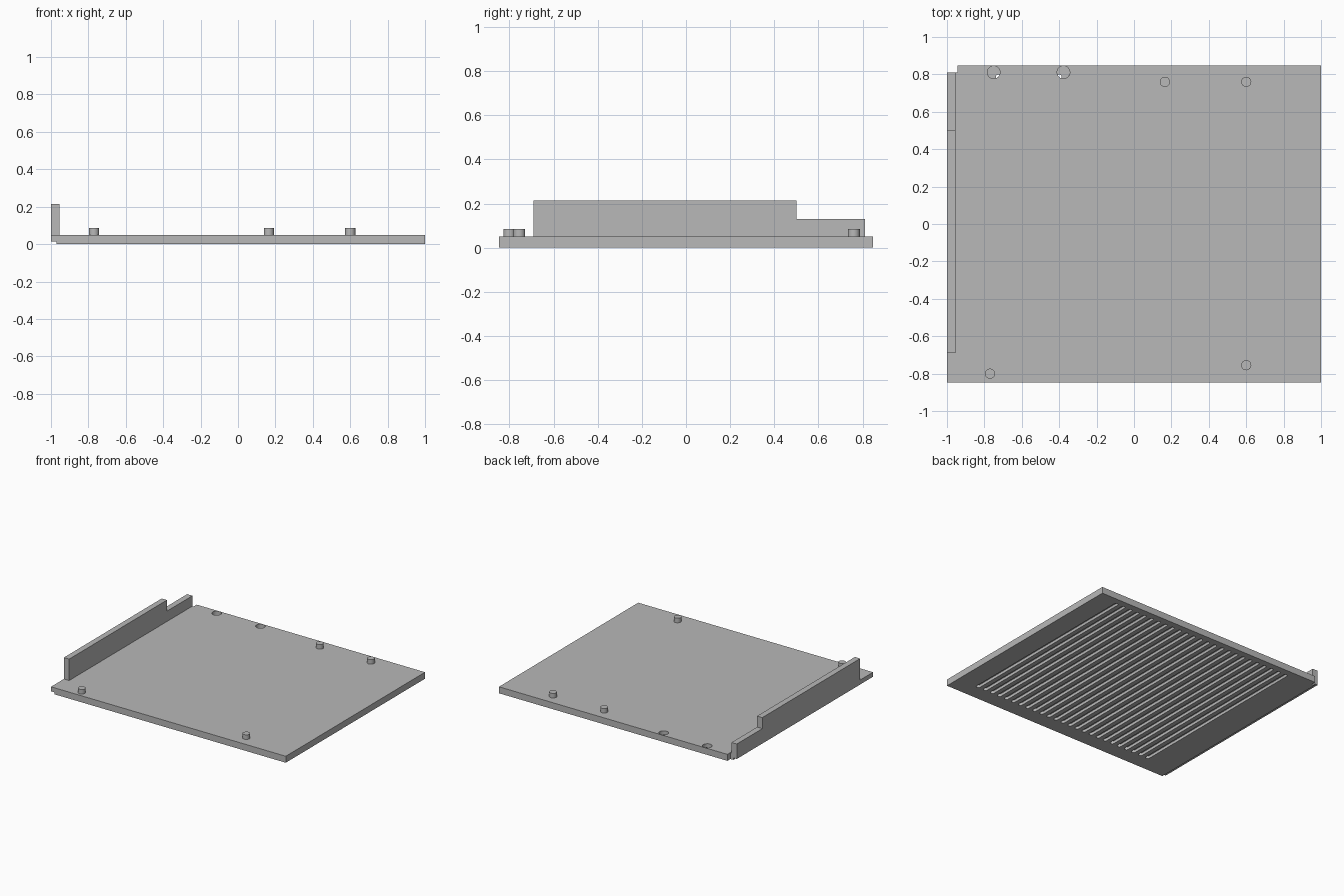
import bpy, bmesh
from math import pi, sin, cos, radians

old = bpy.data.objects.get("Cube")
if old:
    bpy.data.objects.remove(old, do_unlink=True)

grey = bpy.data.materials.new("plain grey")
grey.use_nodes = True
grey.diffuse_color = (0.48, 0.48, 0.48, 1)
grey.node_tree.nodes["Principled BSDF"].inputs["Base Color"].default_value = grey.diffuse_color

TOP = 0.05          # upper surface of the plate
HALF_Y = 0.847


def arc(x, y, r, start=0, sweep=2 * pi, n=32, closed=False):
    """Points on an arc; closed arcs include the end point."""
    steps = n - 1 if closed else n
    return [(x + r * cos(start + sweep * i / steps),
             y + r * sin(start + sweep * i / steps)) for i in range(n)]


def box(x0, x1, y0, y1):
    return [(x0, y0), (x1, y0), (x1, y1), (x0, y1)]


def prisms(name, parts, along_x=False):
    """One object from (outline, low, high) prisms, upright or lying along x."""
    bm = bmesh.new()
    for outline, low, high in parts:
        place = (lambda a, b, c: (c, a, b)) if along_x else (lambda a, b, c: (a, b, c))
        lower = [bm.verts.new(place(a, b, low)) for a, b in outline]
        upper = [bm.verts.new(place(a, b, high)) for a, b in outline]
        bm.faces.new(lower[::-1])
        bm.faces.new(upper)
        for i in range(len(outline)):
            j = (i + 1) % len(outline)
            bm.faces.new((lower[i], lower[j], upper[j], upper[i]))
    bmesh.ops.recalc_face_normals(bm, faces=bm.faces)
    mesh = bpy.data.meshes.new(name)
    bm.to_mesh(mesh)
    bm.free()
    mesh.materials.append(grey)
    obj = bpy.data.objects.new(name, mesh)
    bpy.context.collection.objects.link(obj)
    return obj


def activate(obj):
    bpy.ops.object.select_all(action='DESELECT')
    obj.select_set(True)
    bpy.context.view_layer.objects.active = obj


def cut(target, cutter):
    mod = target.modifiers.new("cut", 'BOOLEAN')
    mod.operation = 'DIFFERENCE'
    mod.solver = 'EXACT'
    mod.object = cutter
    activate(target)
    bpy.ops.object.modifier_apply(modifier=mod.name)
    bpy.data.objects.remove(cutter, do_unlink=True)


# Base plate with a notched back corner
plate = prisms("base_plate", [([(-1, -HALF_Y), (1, -HALF_Y), (1, HALF_Y),
                                (-0.945, HALF_Y), (-0.945, 0.81), (-1, 0.81)], 0, TOP)])

# Round-ended grooves under the plate
SLOT_R, FRONT, BACK = 0.015, -0.73, 0.80
slots = []
for i in range(25):
    x = -0.724 + i * 0.0645
    outline = (arc(x, BACK - SLOT_R, SLOT_R, 0, pi, 9, True)
               + arc(x, FRONT + SLOT_R, SLOT_R, pi, pi, 9, True))
    slots.append((outline, -0.02, 0.021))
cut(plate, prisms("groove_cutter", slots))

# Blind pockets near the back edge, and the step under the walled edge
pockets = [(arc(x, 0.811, 0.034), 0.02, TOP + 0.02) for x in (-0.75, -0.377)]
step = (box(-1.1, -0.97, -1, 1), -0.1, 0.015)
cut(plate, prisms("pocket_cutter", pockets + [step]))

# Side wall with a lower back section
wall = prisms("side_wall", [([(-0.69, TOP), (0.81, TOP), (0.81, 0.13), (0.5, 0.13),
                              (0.5, 0.215), (-0.69, 0.215)], -1, -0.955)], along_x=True)

# Locating pegs
pegs = [prisms("peg", [(arc(x, y, 0.027), TOP, 0.085)])
        for x, y in ((0.165, 0.76), (0.6, 0.76), (0.6, -0.755), (-0.77, -0.8))]

for obj in [plate, wall] + pegs:
    activate(obj)
    bpy.ops.object.shade_smooth_by_angle(angle=radians(30))
